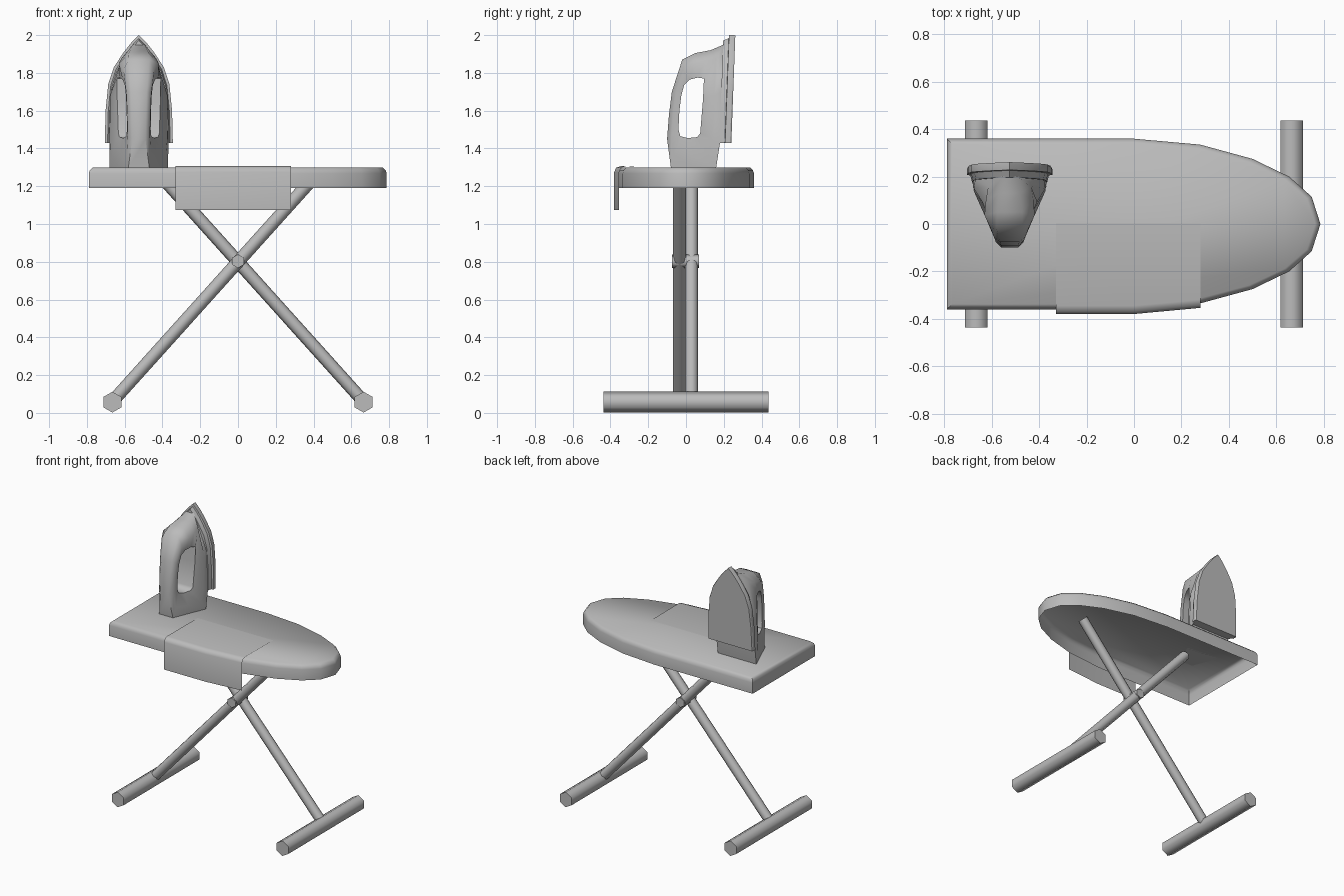
import bpy, bmesh, math
from mathutils import Vector

if "Cube" in bpy.data.objects:
    bpy.data.objects.remove(bpy.data.objects["Cube"])

grey = bpy.data.materials.new("light grey")
grey.diffuse_color = (0.5, 0.5, 0.5, 1)
grey.use_nodes = True
grey.node_tree.nodes["Principled BSDF"].inputs["Base Color"].default_value = grey.diffuse_color


def make(name, verts, faces, angle=35):
    me = bpy.data.meshes.new(name)
    me.from_pydata([tuple(v) for v in verts], [], faces)
    bm = bmesh.new()
    bm.from_mesh(me)
    bmesh.ops.recalc_face_normals(bm, faces=bm.faces)
    bm.to_mesh(me)
    bm.free()
    me.materials.append(grey)
    ob = bpy.data.objects.new(name, me)
    bpy.context.collection.objects.link(ob)
    bpy.ops.object.select_all(action='DESELECT')
    ob.select_set(True)
    bpy.context.view_layer.objects.active = ob
    bpy.ops.object.shade_smooth_by_angle(angle=math.radians(angle))
    return ob


def loft(name, rings, cap_start=True, cap_end=True, closed=False, angle=35):
    """Skin a series of closed rings that all have the same point count."""
    n, m = len(rings[0]), len(rings)
    verts = [p for r in rings for p in r]
    faces = []
    for a in range(m if closed else m - 1):
        b = (a + 1) % m
        for i in range(n):
            j = (i + 1) % n
            faces.append((a * n + i, a * n + j, b * n + j, b * n + i))
    if not closed and cap_start:
        faces.append(tuple(range(n)))
    if not closed and cap_end:
        faces.append(tuple(range((m - 1) * n, m * n)))
    return make(name, verts, faces, angle)


def tube(name, p, q, r, sides, turn=0.0, angle=65):
    p, q = Vector(p), Vector(q)
    d = (q - p).normalized()
    u = (Vector((0, 0, 1)) - d * d.z).normalized()
    v = d.cross(u)
    rings = []
    for c in (p, q):
        ring = []
        for i in range(sides):
            t = 2 * math.pi * i / sides + turn
            ring.append(c + u * (r * math.cos(t)) + v * (r * math.sin(t)))
        rings.append(ring)
    return loft(name, rings, angle=angle)


def interp(x, table):
    if x <= table[0][0]:
        return table[0][1]
    for (x0, y0), (x1, y1) in zip(table, table[1:]):
        if x <= x1:
            return y0 + (y1 - y0) * (x - x0) / (x1 - x0)
    return table[-1][1]


# Ironing board: chamfered shell, open underneath
half = [(-0.79, 0.36), (0, 0.36), (0.28, 0.335), (0.5, 0.275),
        (0.655, 0.2), (0.75, 0.115)]
outline = half + [(0.787, 0)] + [(x, -y) for x, y in reversed(half)]
rings = [[(x * sx, y * sy, z) for x, y in outline]
         for z, sx, sy in ((1.19, 1, 1), (1.268, 1, 1), (1.285, 0.993, 0.983), (1.3, 0.972, 0.94))]
loft("board", rings, cap_start=False, angle=50)

# Crossed legs, foot bars and pivot
for side, y, name in ((-1, -0.034, "front"), (1, 0.03, "back")):
    tube(name + "_leg", (side * 0.665, y, 0.06), (-side * 0.425, y, 1.272), 0.034, 8)
    tube(name + "_foot", (side * 0.665, -0.437, 0.057), (side * 0.665, 0.437, 0.057), 0.055, 6)
tube("pivot", (0, -0.075, 0.803), (0, 0.068, 0.803), 0.036, 6)

# Cloth draped over the front edge
verts = []
for x, e in ((-0.33, 0.38), (0, 0.38), (0.28, 0.354)):
    verts += [(x, 0.005, 1.304), (x, -e + 0.035, 1.306), (x, -e + 0.01, 1.298),
              (x, -e, 1.275), (x, -e, 1.075)]
make("cloth", verts, [(c * 5 + r, c * 5 + r + 1, c * 5 + r + 6, c * 5 + r + 5)
                      for c in range(2) for r in range(4)], 50)

# Soleplate of the iron, standing on its heel
CX = -0.525
SOLE = [(1.43, 0.18), (1.6, 0.176), (1.74, 0.162), (1.83, 0.132),
        (1.91, 0.08), (1.96, 0.04), (2.0, 0.0)]
contour = [(w, z) for z, w in SOLE] + [(-w, z) for z, w in reversed(SOLE[:-1])]
rings = []
for y, s, zs in ((0.176, 0.88, 0.95), (0.205, 0.92, 0.97), (0.207, 1, 1),
                 (0.233, 1, 1), (0.24, 0.975, 0.995)):
    rings.append([(CX + w * s, y + (z - 1.43) * 0.037, 1.43 + (z - 1.43) * zs)
                  for w, z in contour])
loft("iron_soleplate", rings, angle=30)

# Iron body with open handle: outer profile paired with the handle hole (y, z)
OUTER = [(-0.08, 1.30), (-0.10, 1.45), (-0.09, 1.58), (-0.075, 1.70), (-0.02, 1.87),
         (0.05, 1.905), (0.13, 1.92), (0.20, 1.95), (0.19, 1.70), (0.18, 1.43),
         (0.16, 1.30), (0.04, 1.30)]
HOLE = [(-0.03, 1.465), (-0.04, 1.50), (-0.035, 1.60), (-0.025, 1.68), (-0.01, 1.735),
        (0.02, 1.765), (0.06, 1.775), (0.095, 1.77), (0.09, 1.66), (0.075, 1.48),
        (0.06, 1.46), (0.01, 1.455)]
WIDTH = [(-0.10, 0.05), (-0.03, 0.075), (0.09, 0.13), (0.16, 0.16), (0.2, 0.162)]


def body_half_width(y, z):
    return min(interp(y, WIDTH), 0.9 * interp(z, SOLE))


rings = []
for i, (o, h) in enumerate(zip(OUTER, HOLE)):
    o, h = Vector(o), Vector(h)
    m = o.lerp(h, 0.4)
    edge = 0.7 if 1 <= i <= 7 else 0.97
    pts = [(o, edge), (m, 1.0), (h, 0.88)]
    right = [(body_half_width(p.x, p.y) * k, p.x, p.y) for p, k in pts]
    ring = right + [(-x, y, z) for x, y, z in reversed(right)]
    rings.append([(CX + x, y, z) for x, y, z in ring])
loft("iron_body", rings, closed=True, angle=50)
